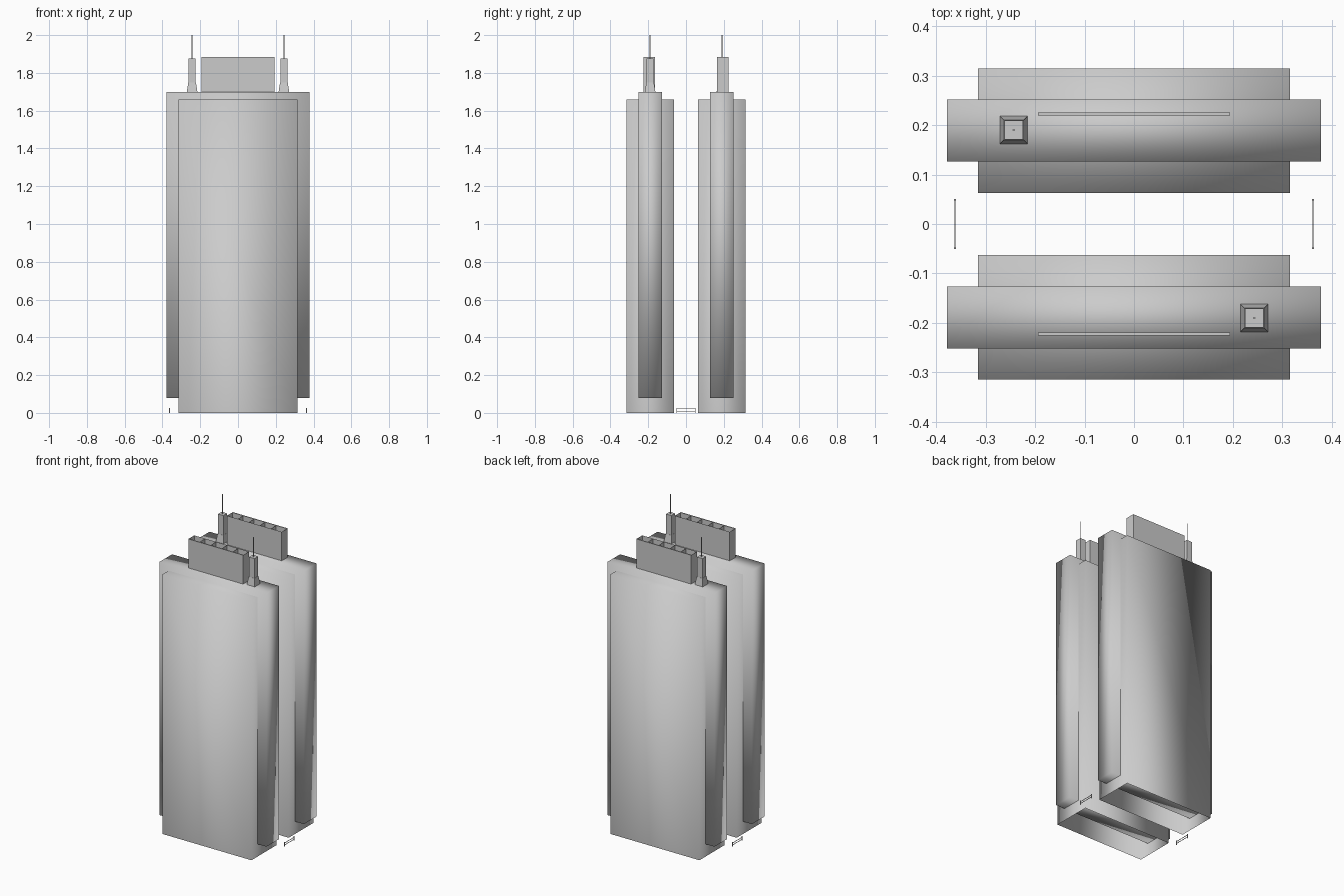
import bpy
import bmesh
from mathutils import Matrix, Vector

old = bpy.data.objects.get("Cube")
if old:
    bpy.data.objects.remove(old, do_unlink=True)

grey = bpy.data.materials.new("plain grey")
grey.use_nodes = True
GREY = (0.6, 0.6, 0.6, 1)
grey.diffuse_color = GREY
grey.node_tree.nodes["Principled BSDF"].inputs["Base Color"].default_value = GREY


def finish(name, bm, smooth=False, turn=1):
    """Store the mesh; turn=-1 rotates it half a turn about z."""
    bm.transform(Matrix.Diagonal((turn, turn, 1, 1)))
    mesh = bpy.data.meshes.new(name)
    for face in bm.faces:
        face.smooth = smooth
    bm.to_mesh(mesh)
    bm.free()
    mesh.materials.append(grey)
    obj = bpy.data.objects.new(name, mesh)
    bpy.context.collection.objects.link(obj)
    return obj


def add_box(bm, lo, hi, open_bottom=False):
    lo, hi = Vector(lo), Vector(hi)
    size = hi - lo
    mat = Matrix.Translation((lo + hi) / 2) @ Matrix.Diagonal((*size, 1))
    verts = bmesh.ops.create_cube(bm, size=1, matrix=mat)["verts"]
    if open_bottom:
        bm.normal_update()
        floor = [f for f in bm.faces if f.normal.z < -0.9]
        bmesh.ops.delete(bm, geom=floor, context="FACES_ONLY")
    return verts


def add_panel(bm, a, b, z0, z1):
    """Thin upright sheet from point a to point b."""
    bm.faces.new([bm.verts.new(p) for p in
                  ((*a, z0), (*b, z0), (*b, z1), (*a, z1))])


ROOF = 1.70
for side, turn in (("front", 1), ("back", -1)):
    # Main body, hollow from below
    bm = bmesh.new()
    add_box(bm, (-0.315, -0.314, 0), (0.315, -0.063, 1.66), open_bottom=True)
    finish(side + "_tower_body", bm, True, turn)

    # Wider, taller slab through the body
    bm = bmesh.new()
    add_box(bm, (-0.378, -0.252, 0.08), (0.378, -0.126, ROOF))
    finish(side + "_tower_slab", bm, True, turn)

    # Roof screen: outer board with open-topped cells behind it
    bm = bmesh.new()
    w, outer, inner, top, cells = 0.194, -0.222, -0.165, 1.885, 5
    add_box(bm, (-w, -0.225, ROOF), (w, -0.219, top))
    add_panel(bm, (w, inner), (-w, inner), ROOF, top)
    for i in range(cells + 1):
        x = -w + 2 * w * i / cells
        ends = [(x, outer), (x, inner)]
        if i == 0:
            ends.reverse()
        add_panel(bm, *ends, ROOF, top)
    finish(side + "_roof_screen", bm, False, turn)

    # Mast: flared square foot, square column, thin needle
    bm = bmesh.new()
    mx, my = 0.243, -0.19
    foot = add_box(bm, (mx - 0.028, my - 0.028, ROOF), (mx + 0.028, my + 0.028, 1.75))
    for v in foot:
        if v.co.z > 1.72:
            v.co.x = mx + (v.co.x - mx) * 0.72
            v.co.y = my + (v.co.y - my) * 0.72
    add_box(bm, (mx - 0.019, my - 0.019, 1.75), (mx + 0.019, my + 0.019, 1.875))
    finish(side + "_mast_base", bm, False, turn)

    bm = bmesh.new()
    bmesh.ops.create_cone(bm, cap_ends=True, segments=6, radius1=0.0025, radius2=0.0025,
                          depth=0.125, matrix=Matrix.Translation((mx, my, 1.9375)))
    finish(side + "_mast_needle", bm, False, turn)

# Low rails between the towers at both ends
for name, x in (("left_rail", 0.362), ("right_rail", -0.362)):
    bm = bmesh.new()
    for y in (-0.049, 0.049):
        add_box(bm, (x - 0.002, y - 0.002, 0), (x + 0.002, y + 0.002, 0.027))
    for z in (0.008, 0.021):
        add_box(bm, (x - 0.001, -0.049, z - 0.0015), (x + 0.001, 0.049, z + 0.0015))
    finish(name, bm)
